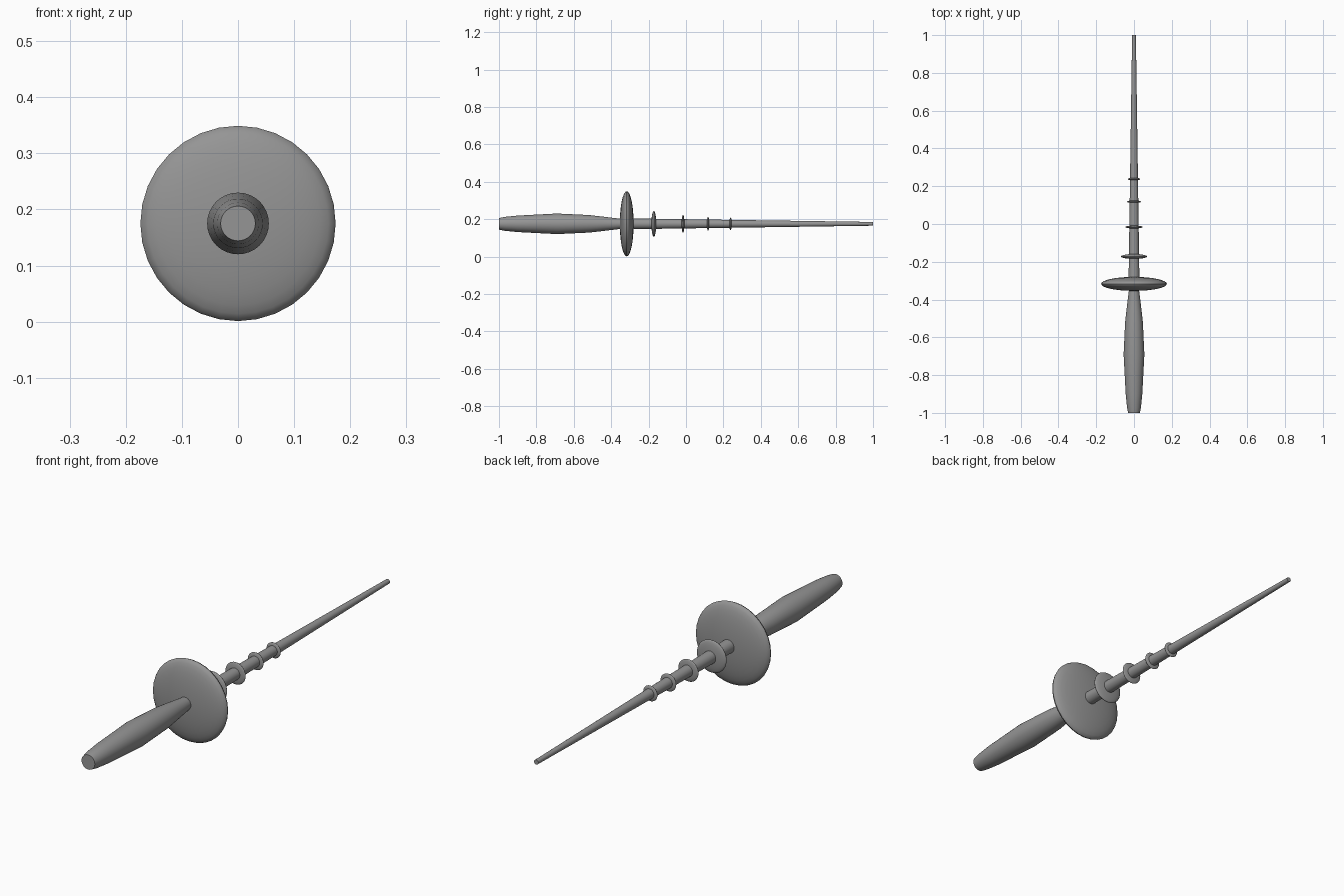
import bpy, bmesh, math

if "Cube" in bpy.data.objects:
    bpy.data.objects.remove(bpy.data.objects["Cube"])

AXIS_Z = 0.175

dark = bpy.data.materials.new("dark_grey")
dark.diffuse_color = (0.3, 0.3, 0.3, 1)
dark.use_nodes = True
dark.node_tree.nodes["Principled BSDF"].inputs["Base Color"].default_value = dark.diffuse_color


def lathe(name, profile, sides=32):
    """Spin (y, radius) points around the long axis, capping both ends."""
    bm = bmesh.new()
    rings = []
    for y, r in profile:
        rings.append([bm.verts.new((r * math.cos(2 * math.pi * i / sides), y,
                                    AXIS_Z + r * math.sin(2 * math.pi * i / sides)))
                      for i in range(sides)])
    for a, b in zip(rings, rings[1:]):
        for i in range(sides):
            j = (i + 1) % sides
            bm.faces.new((a[i], a[j], b[j], b[i]))
    bm.faces.new(rings[0])
    bm.faces.new(rings[-1])
    bmesh.ops.recalc_face_normals(bm, faces=bm.faces)
    mesh = bpy.data.meshes.new(name)
    bm.to_mesh(mesh)
    bm.free()
    mesh.materials.append(dark)
    obj = bpy.data.objects.new(name, mesh)
    bpy.context.collection.objects.link(obj)
    bpy.ops.object.select_all(action='DESELECT')
    obj.select_set(True)
    bpy.context.view_layer.objects.active = obj
    bpy.ops.object.shade_smooth_by_angle(angle=math.radians(40))
    return obj


def lens(name, y, radius, half_thickness, steps=16):
    """Flattened ellipsoid disc."""
    angles = [math.pi * (k + 0.15) / (steps + 0.3) for k in range(steps + 1)]
    return lathe(name, [(y - half_thickness * math.cos(a), radius * math.sin(a))
                        for a in angles])


# Swelling grip with a blunt butt
lathe("handle", [(-1.0, 0.031), (-0.97, 0.037), (-0.90, 0.044), (-0.69, 0.055),
                 (-0.52, 0.047), (-0.44, 0.038), (-0.35, 0.027), (-0.31, 0.024)])

# Tapered shaft
lathe("shaft", [(-0.33, 0.029), (-0.17, 0.027), (0.24, 0.021), (1.0, 0.010)])

# Large hand guard
lens("guard", -0.317, 0.174, 0.037)

# Shrinking collars along the shaft
for n, (y, r, t) in enumerate([(-0.172, 0.069, 0.013), (-0.016, 0.047, 0.008),
                               (0.118, 0.037, 0.007), (0.238, 0.033, 0.007)]):
    lens(f"collar_{n + 1}", y, r, t)
